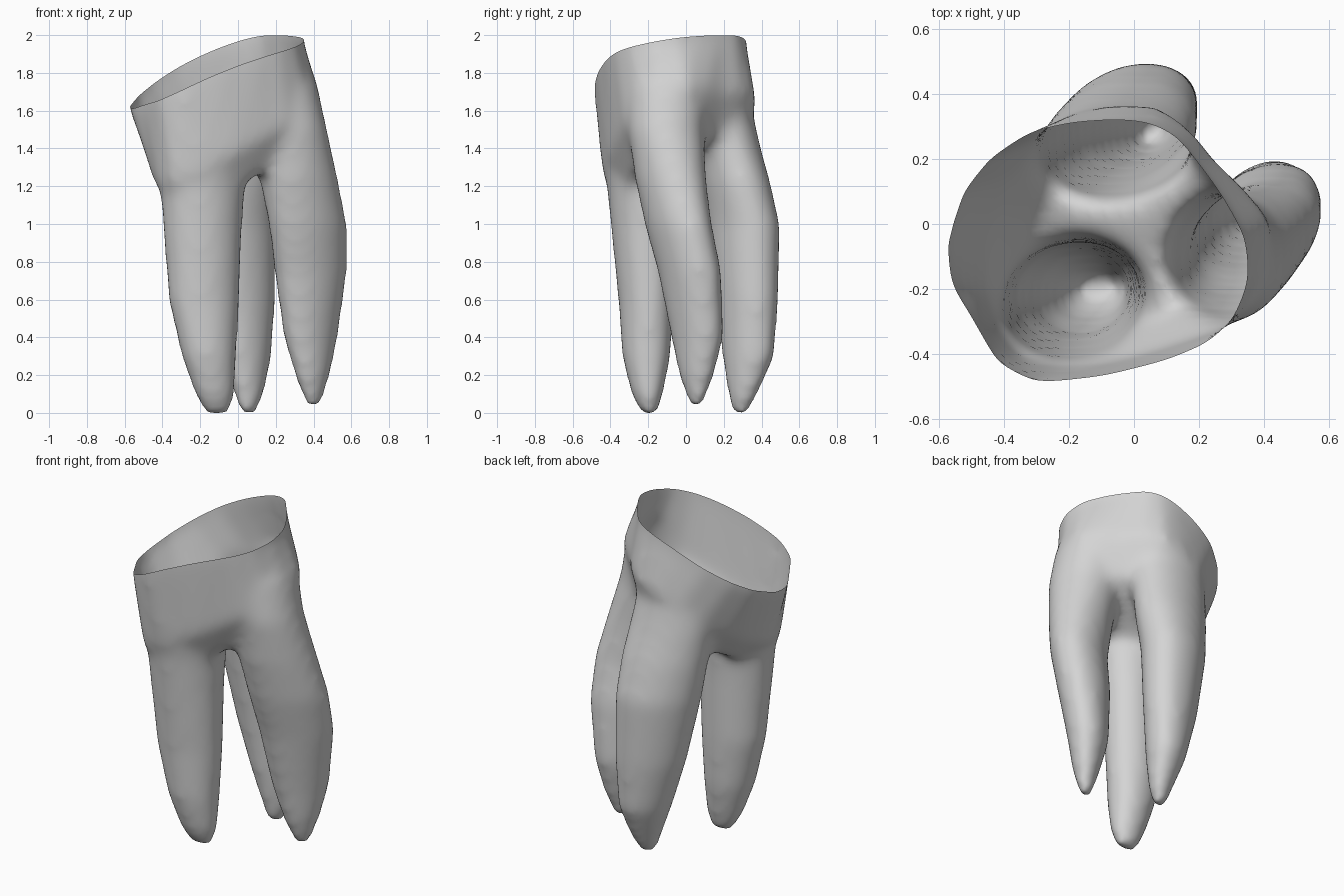
import bpy
import bmesh
from math import cos, sin, tau
from mathutils import Vector

old = bpy.data.objects.get("Cube")
if old:
    bpy.data.objects.remove(old, do_unlink=True)

# Single matte grey
grey = bpy.data.materials.new("Matte grey")
grey.use_nodes = True
colour = (0.66, 0.66, 0.66, 1)
grey.diffuse_color = colour
grey.node_tree.nodes["Principled BSDF"].inputs["Base Color"].default_value = colour


def loft(bm, rings):
    """Join rings of points into one closed solid."""
    loops = [[bm.verts.new(p) for p in ring] for ring in rings]
    count = len(loops[0])
    faces = [bm.faces.new((a[i], a[(i + 1) % count], b[(i + 1) % count], b[i]))
             for a, b in zip(loops, loops[1:]) for i in range(count)]
    caps = [bm.faces.new(loops[0]), bm.faces.new(loops[-1])]
    bmesh.ops.recalc_face_normals(bm, faces=faces + caps)
    bmesh.ops.triangulate(bm, faces=caps)


def oval(z, skew, x_min, x_max, y_min, y_max, sides=20):
    """Oval ring that fills a box at one height, leaning along its diagonal."""
    centre_x, centre_y = (x_min + x_max) / 2, (y_min + y_max) / 2
    radius_x, radius_y = (x_max - x_min) / 2, (y_max - y_min) / 2
    return [Vector((centre_x + radius_x * cos(tau * i / sides),
                    centre_y + radius_y * sin(tau * i / sides + skew), z))
            for i in range(sides)]


def rim_height(x, y):
    return 1.918 + 0.33 * x - 0.28 * x * x + 0.17 * y


def fork_height(x, y):
    return 1.31 + 0.5 * x + 0.4 * y


# Trunk outlines, counter-clockwise: the slanted rim and the flare below it
rim_outline = [
    (.34, -.05), (.27, .08), (.2, .18), (.13, .27), (.05, .31),
    (-.05, .32), (-.2, .31), (-.33, .28), (-.45, .2), (-.53, .1),
    (-.58, -.06), (-.57, -.18), (-.5, -.29), (-.42, -.43), (-.3, -.49),
    (-.1, -.47), (.1, -.42), (.22, -.37), (.3, -.3), (.35, -.18)]
flare_outline = [
    (.46, .02), (.38, .11), (.27, .2), (.19, .3), (.1, .38),
    (-.03, .39), (-.17, .36), (-.28, .26), (-.34, .13), (-.38, .01),
    (-.4, -.12), (-.41, -.22), (-.39, -.33), (-.32, -.41), (-.17, -.43),
    (0, -.4), (.15, -.35), (.28, -.31), (.4, -.22), (.46, -.1)]

# Legs: height, diagonal lean, then the x and y span of each section
front_right_leg = [
    (1.6, 0, -.46, .02, -.47, -.04), (1.4, 0, -.44, .04, -.455, -.03),
    (1.2, .1, -.415, .04, -.42, -.04), (1, .1, -.4, .025, -.4, -.05),
    (.6, .1, -.37, .01, -.36, -.06), (.3, .1, -.3, -.005, -.34, -.08),
    (.1, .1, -.23, -.015, -.29, -.12), (0, .1, -.18, -.04, -.24, -.15)]
left_leg = [
    (1.75, 0, .05, .42, -.31, .12), (1.5, 0, .07, .475, -.31, .1),
    (1.25, .2, .11, .53, -.275, .11), (1, .35, .16, .58, -.22, .14),
    (.75, .35, .19, .58, -.15, .19), (.4, .35, .24, .53, -.08, .2),
    (.2, .35, .3, .49, -.04, .15), (.03, .35, .36, .44, .02, .09)]
back_leg = [
    (1.62, 0, -.31, .16, .05, .35), (1.42, .1, -.31, .18, .06, .395),
    (1.22, .2, -.29, .2, .08, .45), (1, .3, -.26, .2, .11, .5),
    (.6, .3, -.18, .2, .16, .49), (.3, .3, -.09, .18, .19, .47),
    (.1, .3, -.02, .14, .22, .38), (0, .3, .01, .1, .24, .33)]

bm = bmesh.new()

# Trunk, drawn a little past the rim so that it can be cut open
rim = [Vector((x, y, rim_height(x, y))) for x, y in rim_outline]
flare = [a * .25 + Vector((x, y, fork_height(x, y))) * .75 + Vector((0, 0, .06))
         for a, (x, y) in zip(rim, flare_outline)]
fork = [Vector((x * .76, y * .76, fork_height(x * .76, y * .76)))
        for x, y in flare_outline]
above = [p + Vector((0, 0, .2)) for p in rim]
loft(bm, [fork, flare, rim, above])

for sections in (front_right_leg, left_leg, back_leg):
    loft(bm, [oval(*section) for section in sections])

mesh = bpy.data.meshes.new("root_solid")
bm.to_mesh(mesh)
bm.free()
shell = bpy.data.objects.new("three_legged_shell", mesh)
bpy.context.collection.objects.link(shell)

# Fuse the parts and soften the forks
remesh = shell.modifiers.new("Fuse", 'REMESH')
remesh.mode = 'VOXEL'
remesh.voxel_size = 0.024
smooth = shell.modifiers.new("Soften", 'SMOOTH')
smooth.factor = 0.5
smooth.iterations = 24
graph = bpy.context.evaluated_depsgraph_get()
fused = bpy.data.meshes.new_from_object(shell.evaluated_get(graph))
shell.modifiers.clear()

# Cut the trunk open along the curved rim, leaving a thin shell
bm = bmesh.new()
bm.from_mesh(fused)
for v in bm.verts:
    v.co.z -= rim_height(v.co.x, v.co.y)
bmesh.ops.bisect_plane(bm, geom=bm.verts[:] + bm.edges[:] + bm.faces[:],
                       plane_co=(0, 0, 0), plane_no=(0, 0, 1), clear_outer=True)
for v in bm.verts:
    v.co.z += rim_height(v.co.x, v.co.y)

# Stand it on the ground
low = min(v.co.z for v in bm.verts)
bmesh.ops.translate(bm, verts=bm.verts[:], vec=(0, 0, -low))
for face in bm.faces:
    face.smooth = True
    face.material_index = 0
bm.to_mesh(fused)
bm.free()

shell.data = fused
bpy.data.meshes.remove(mesh)
fused.name = "three_legged_shell"
fused.materials.clear()
fused.materials.append(grey)
